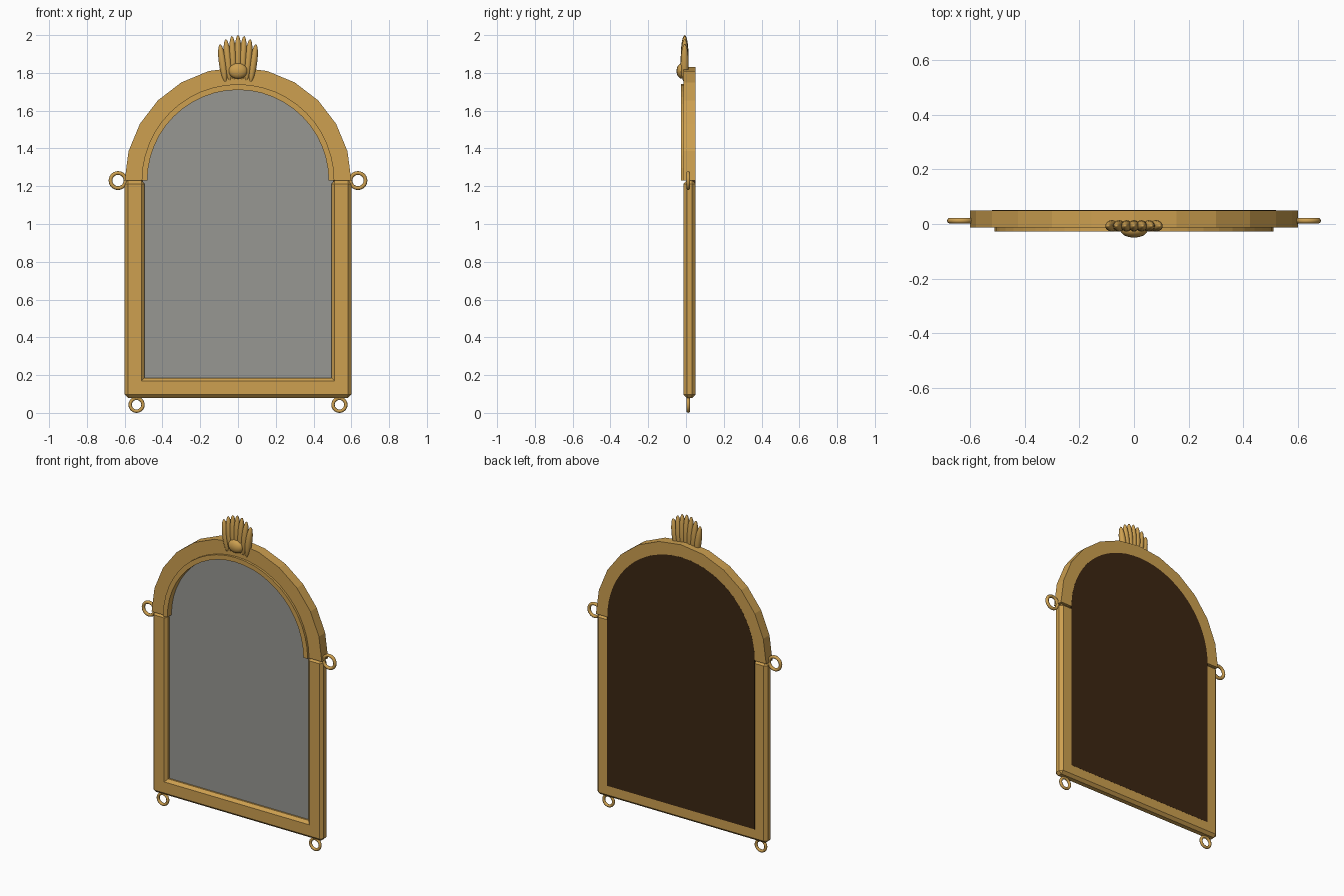
import bpy, bmesh
from math import sin, cos, pi, radians
from mathutils import Vector

cube = bpy.data.objects.get("Cube")
if cube:
    bpy.data.objects.remove(cube, do_unlink=True)

SPRING = 1.23            # height where the arch starts
FRONT, BACK = -0.013, 0.05


def material(name, color):
    m = bpy.data.materials.new(name)
    m.use_nodes = True
    m.diffuse_color = (*color, 1)
    bsdf = m.node_tree.nodes["Principled BSDF"]
    bsdf.inputs["Base Color"].default_value = (*color, 1)
    bsdf.inputs["Roughness"].default_value = 0.5
    return m


GOLD = material("gold", (0.61, 0.35, 0.08))
GLASS = material("grey_glass", (0.31, 0.31, 0.29))
BROWN = material("dark_brown", (0.045, 0.02, 0.006))


def arc(radius, steps):
    angles = [pi * i / steps for i in range(steps + 1)]
    return [(radius * cos(a), SPRING + radius * sin(a)) for a in angles]


def slab(name, polygons, y0, y1, mat):
    """Extrude flat x-z polygons from y0 to y1."""
    bm = bmesh.new()
    for poly in polygons:
        bm.faces.new([bm.verts.new((x, y0, z)) for x, z in poly])
    bmesh.ops.remove_doubles(bm, verts=bm.verts, dist=0.0001)
    moved = bmesh.ops.extrude_face_region(bm, geom=bm.faces[:], use_keep_orig=True)
    verts = [v for v in moved["geom"] if isinstance(v, bmesh.types.BMVert)]
    bmesh.ops.translate(bm, verts=verts, vec=Vector((0, y1 - y0, 0)))
    bmesh.ops.recalc_face_normals(bm, faces=bm.faces)
    mesh = bpy.data.meshes.new(name)
    bm.to_mesh(mesh)
    bm.free()
    mesh.materials.append(mat)
    obj = bpy.data.objects.new(name, mesh)
    bpy.context.collection.objects.link(obj)
    return obj


def half_ring(name, outer, inner, steps, y0, y1):
    a, b = arc(outer, steps), arc(inner, steps)
    quads = [(a[i], a[i + 1], b[i + 1], b[i]) for i in range(steps)]
    return slab(name, quads, y0, y1, GOLD)


def panel(name, half, bottom, y0, y1, mat):
    outline = arc(half, 32) + [(-half, bottom), (half, bottom)]
    return slab(name, [outline], y0, y1, mat)


def bar(name, x0, x1, z0, z1):
    obj = slab(name, [[(x0, z0), (x1, z0), (x1, z1), (x0, z1)]], FRONT, BACK, GOLD)
    bevel = obj.modifiers.new("chamfer", "BEVEL")
    bevel.width = 0.017
    bevel.segments = 1


def finish(name):
    obj = bpy.context.object
    obj.name = name
    obj.data.materials.append(GOLD)
    bpy.ops.object.shade_smooth_by_angle(angle=radians(40))


def ring(name, x, z, major, minor):
    bpy.ops.mesh.primitive_torus_add(
        location=(x, 0.012, z), rotation=(pi / 2, 0, 0), major_radius=major,
        minor_radius=minor, major_segments=24, minor_segments=10)
    finish(name)


def ellipsoid(name, location, scale, tilt=0):
    bpy.ops.mesh.primitive_uv_sphere_add(
        segments=16, ring_count=12, location=location, rotation=(0, tilt, 0))
    bpy.context.object.scale = scale
    finish(name)


# Frame: arch, raised inner trim, rail and posts
half_ring("arch", 0.6, 0.5, 12, FRONT, BACK)
half_ring("arch_trim", 0.51, 0.48, 24, -0.027, 0.02)
bar("bottom_rail", -0.6, 0.6, 0.08, 0.185)
bar("left_post", 0.495, 0.6, 0.08, SPRING)
bar("right_post", -0.6, -0.495, 0.08, SPRING)

# Mirror glass and its backing board
panel("mirror_glass", 0.505, 0.155, 0.015, 0.03, GLASS)
panel("back_board", 0.52, 0.155, 0.03, 0.0505, BROWN)

# Hanging rings at the sides and under the rail
for side, s in (("left", 1), ("right", -1)):
    ring(side + "_side_ring", s * 0.635, SPRING, 0.04, 0.01)
    ring(side + "_bottom_ring", s * 0.537, 0.043, 0.034, 0.009)

# Crest: a fan of narrow lobes with a boss in front
for i in range(-3, 4):
    drop = i * i / 9
    ellipsoid(f"crest_lobe_{i + 4}", (0.027 * i, -0.007, 1.88 - 0.03 * drop),
              (0.02, 0.021, 0.12 - 0.018 * drop), radians(2.7 * i))
ellipsoid("crest_boss", (0, -0.022, 1.81), (0.05, 0.028, 0.041))
